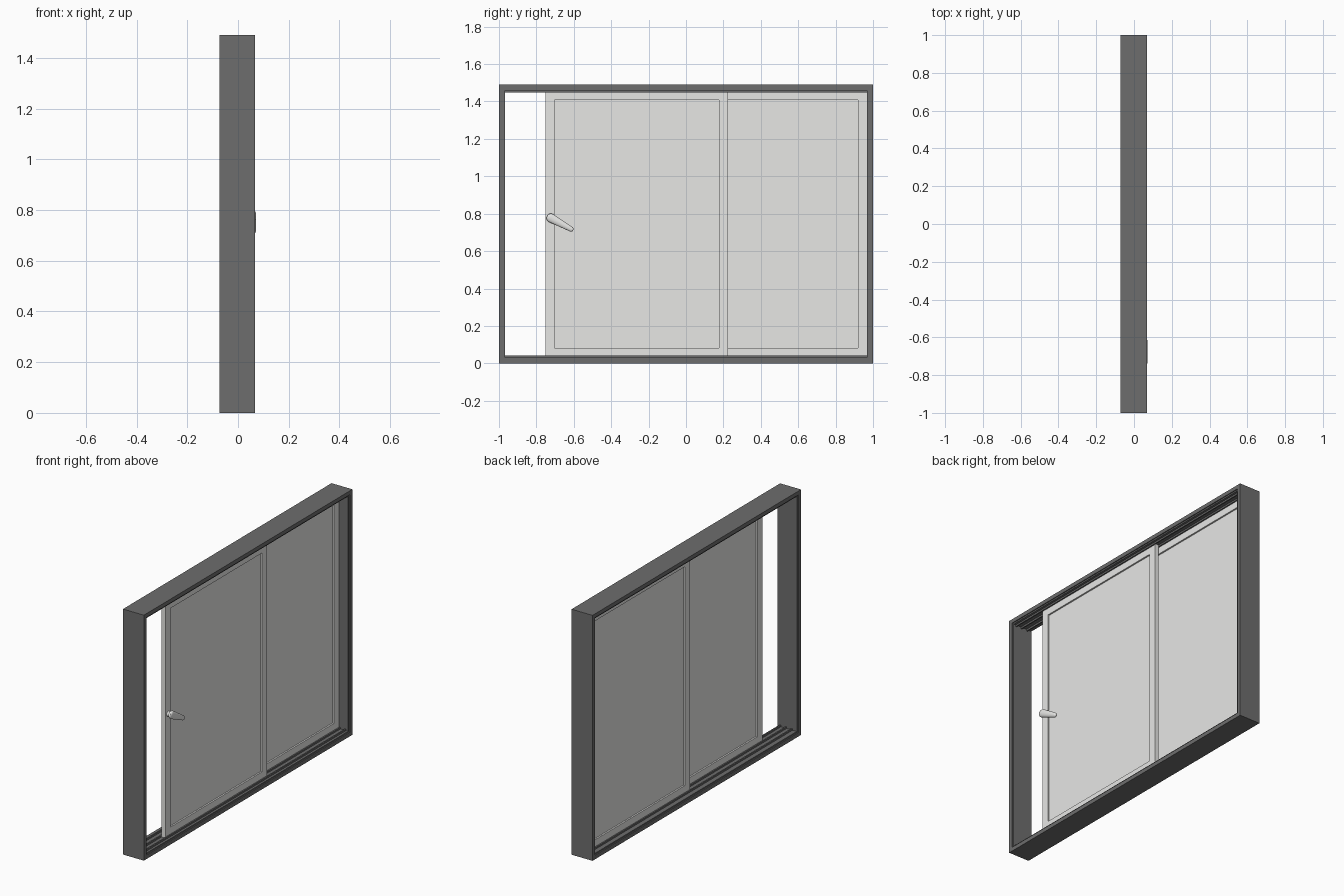
import bpy, bmesh, math
from mathutils import Vector, Matrix

cube = bpy.data.objects.get("Cube")
if cube:
    bpy.data.objects.remove(cube, do_unlink=True)


def make_material(name, value):
    mat = bpy.data.materials.new(name)
    mat.use_nodes = True
    mat.diffuse_color = value
    mat.node_tree.nodes["Principled BSDF"].inputs["Base Color"].default_value = value
    return mat


dark_grey = make_material("dark grey", (0.155, 0.155, 0.155, 1))
off_white = make_material("off white", (0.8, 0.8, 0.785, 1))


def finish(name, bm, mat):
    bmesh.ops.recalc_face_normals(bm, faces=bm.faces)
    mesh = bpy.data.meshes.new(name)
    bm.to_mesh(mesh)
    bm.free()
    mesh.materials.append(mat)
    obj = bpy.data.objects.new(name, mesh)
    bpy.context.collection.objects.link(obj)
    return obj


def bridge(bm, a, b):
    for i in range(len(a)):
        j = (i + 1) % len(a)
        bm.faces.new((a[i], a[j], b[j], b[i]))


def box(name, x, y, z, mat):
    """Box from three (low, high) ranges."""
    bm = bmesh.new()
    bmesh.ops.create_cube(bm, size=1)
    for v in bm.verts:
        v.co = [r[0] if c < 0 else r[1] for c, r in zip(v.co, (x, y, z))]
    return finish(name, bm, mat)


def border(name, profile, y, z, mat):
    """Sweep a closed (x, inset) profile round a rectangle with mitred corners."""
    bm = bmesh.new()
    loops = []
    for x, d in profile:
        corners = ((y[0] + d, z[0] + d), (y[1] - d, z[0] + d),
                   (y[1] - d, z[1] - d), (y[0] + d, z[1] - d))
        loops.append([bm.verts.new((x, cy, cz)) for cy, cz in corners])
    for i, loop in enumerate(loops):
        bridge(bm, loop, loops[(i + 1) % len(loops)])
    return finish(name, bm, mat)


# Outer frame with a small step on both faces
BACK, FRONT, HEIGHT = -0.072, 0.068, 1.49
LIP, DEPTH, STEP = 0.024, 0.032, 0.006
border("outer_frame",
       [(BACK, 0), (FRONT, 0), (FRONT, LIP), (FRONT - STEP, LIP),
        (FRONT - STEP, DEPTH), (BACK + STEP, DEPTH), (BACK + STEP, LIP), (BACK, LIP)],
       (-1, 1), (0, HEIGHT), dark_grey)

# Sliding tracks along the sill and the head
for i, x in enumerate((-0.034, 0.006, 0.044)):
    for place, z in (("sill", 0.03), ("head", HEIGHT - 0.042)):
        box(f"{place}_track_{i + 1}", (x - 0.004, x + 0.004),
            (-0.97, 0.97), (z, z + 0.012), dark_grey)

# Two sashes, each a border with a recessed pane
SASH_Z = (0.033, HEIGHT - 0.033)
for name, back, y in (("front", 0.012, (-0.75, 0.225)), ("rear", -0.026, (0.0, 0.968))):
    front, width = back + 0.025, 0.048
    border(f"{name}_sash", [(back, 0), (front, 0), (front, width), (back, width)],
           y, SASH_Z, off_white)
    mid = (back + front) / 2
    box(f"{name}_pane", (mid - 0.003, mid + 0.003),
        (y[0] + width - 0.004, y[1] - width + 0.004),
        (SASH_Z[0] + width - 0.004, SASH_Z[1] - width + 0.004), off_white)

# Handle stem
pivot = Vector((0.06, -0.722, 0.777))
bm = bmesh.new()
bmesh.ops.create_cone(bm, cap_ends=True, segments=24, radius1=0.016, radius2=0.013,
                      depth=0.03, matrix=Matrix.Translation((0.048, pivot.y, pivot.z))
                      @ Matrix.Rotation(math.pi / 2, 4, "Y"))
stem = finish("handle_stem", bm, off_white)

# Tapered lever with rounded ends
tip = Vector((0.06, -0.615, 0.718))
axis = (tip - pivot).normalized()
side = axis.cross(Vector((1, 0, 0)))
length, big, small, thick = (tip - pivot).length, 0.024, 0.014, 0.012
stations = []
for k in range(1, 6):
    a = math.radians(18 * k)
    stations.append((-big * math.cos(a), math.sin(a) * big, math.sin(a) ** 0.5 * thick))
for k in range(5, 0, -1):
    a = math.radians(18 * k)
    stations.append((length + small * math.cos(a), math.sin(a) * small,
                     math.sin(a) ** 0.5 * thick * 0.85))
bm = bmesh.new()
rings = []
for along, wide, deep in stations:
    ring = []
    for s in range(24):
        t = math.tau * s / 24
        p = pivot + axis * along + side * wide * math.cos(t)
        ring.append(bm.verts.new(p + Vector((deep * math.sin(t), 0, 0))))
    rings.append(ring)
for a, b in zip(rings, rings[1:]):
    bridge(bm, a, b)
bm.faces.new(rings[0])
bm.faces.new(rings[-1])
lever = finish("handle_lever", bm, off_white)

# Smooth shading on the rounded handle
bpy.ops.object.select_all(action="DESELECT")
for obj in (stem, lever):
    obj.select_set(True)
bpy.context.view_layer.objects.active = lever
bpy.ops.object.shade_smooth_by_angle(angle=math.radians(40))
